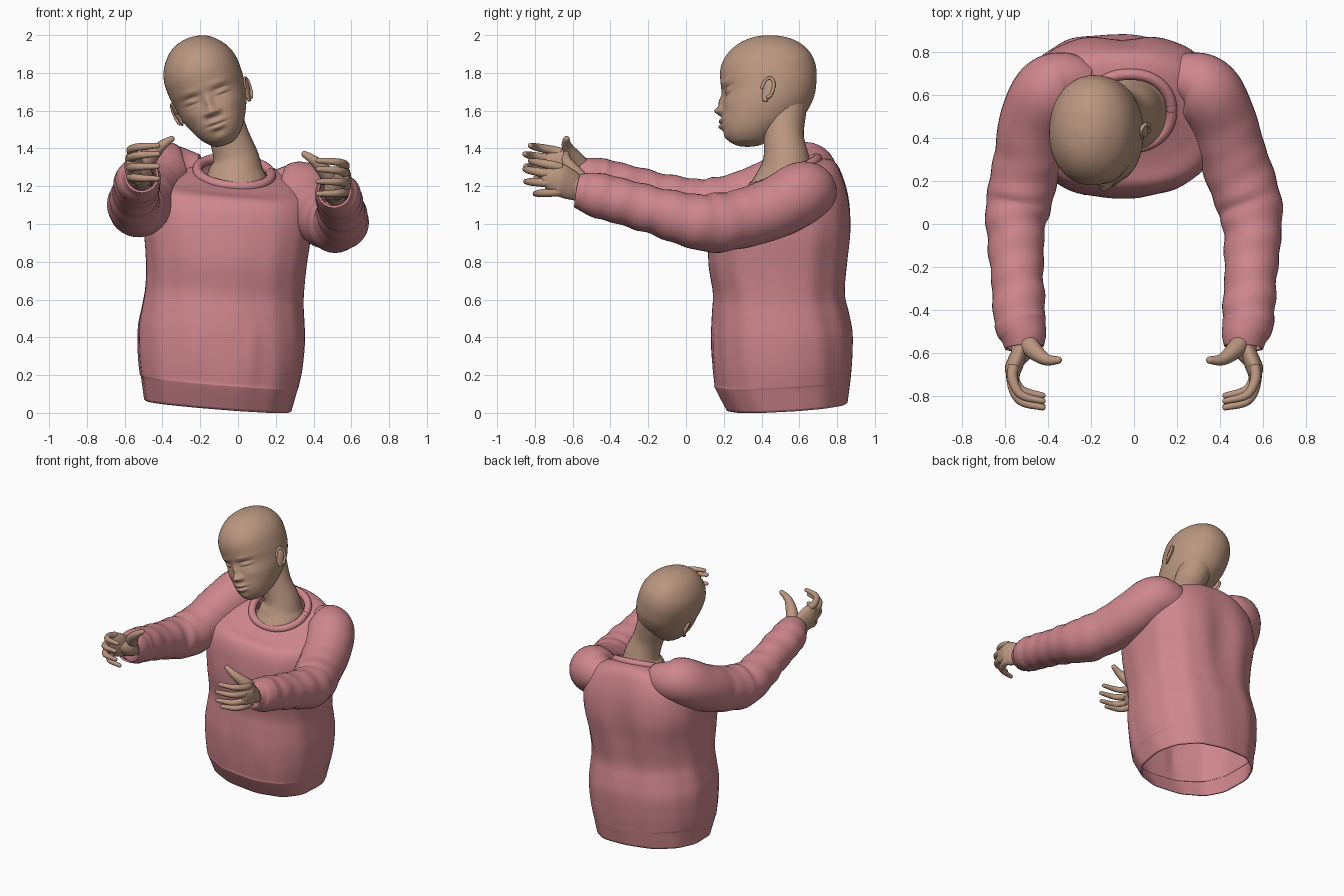
import bpy, bmesh
from math import sin, cos, pi, exp, radians, copysign
from mathutils import Vector, Matrix

if "Cube" in bpy.data.objects:
    bpy.data.objects.remove(bpy.data.objects["Cube"])


def material(name, rgb):
    m = bpy.data.materials.new(name)
    m.use_nodes = True
    m.diffuse_color = (*rgb, 1)
    m.node_tree.nodes["Principled BSDF"].inputs["Base Color"].default_value = (*rgb, 1)
    return m


PINK = material("pink knit", (0.62, 0.24, 0.27))
SKIN = material("warm skin", (0.49, 0.305, 0.215))


def spline(keys, steps):
    """Smooth interpolation through equal-length tuples."""
    out = []
    for i in range(len(keys) - 1):
        a, b, c, d = (keys[max(0, min(len(keys) - 1, i + k))] for k in (-1, 0, 1, 2))
        for s in range(steps):
            t = s / steps
            out.append(tuple(
                q + 0.5 * t * (r - p + t * (2 * p - 5 * q + 4 * r - w + t * (3 * (q - r) + w - p)))
                for p, q, r, w in zip(a, b, c, d)))
    return out + [tuple(keys[-1])]


def loft(name, rings, mat, caps=(True, True), thick=0):
    """Skin a list of rings that all have the same number of points."""
    bm = bmesh.new()
    loops = [[bm.verts.new(p) for p in ring] for ring in rings]
    n = len(loops[0])
    for a, b in zip(loops, loops[1:]):
        for i in range(n):
            j = (i + 1) % n
            bm.faces.new((a[i], a[j], b[j], b[i]))
    for cap, ring in zip(caps, (loops[0], loops[-1])):
        if cap:
            bm.faces.new(ring)
    bmesh.ops.recalc_face_normals(bm, faces=bm.faces)
    me = bpy.data.meshes.new(name)
    bm.to_mesh(me)
    bm.free()
    me.materials.append(mat)
    me.shade_smooth()
    ob = bpy.data.objects.new(name, me)
    bpy.context.collection.objects.link(ob)
    if thick:
        mod = ob.modifiers.new("cloth thickness", 'SOLIDIFY')
        mod.thickness = thick
        mod.offset = -1
    return ob


def tube(name, keys, mat, steps=6, sides=16, flat=1, ref=(0, 0, 1),
         round_end=True, caps=(True, True), ripple=None, thick=0):
    """Sweep an ellipse along (x, y, z, radius) keys."""
    path = spline(keys, steps)
    pts = [Vector(p[:3]) for p in path]
    rad = [p[3] for p in path]
    if round_end:
        way = (pts[-1] - pts[-2]).normalized()
        end, r = pts[-1], rad[-1]
        for k in (30, 60, 85):
            pts.append(end + way * r * sin(radians(k)))
            rad.append(r * cos(radians(k)))
    rings = []
    for i, (p, r) in enumerate(zip(pts, rad)):
        t = (pts[min(i + 1, len(pts) - 1)] - pts[max(i - 1, 0)]).normalized()
        a = t.cross(Vector(ref)).normalized()
        b = a.cross(t)
        ring = []
        for k in range(sides):
            g = 2 * pi * k / sides
            rr = r * (1 + (ripple(p, g) if ripple else 0))
            ring.append(p + a * rr * flat * cos(g) + b * rr * sin(g))
        rings.append(ring)
    return loft(name, rings, mat, caps, thick)


def oval(w0, w1, y0, y1, power, n):
    """Rounded-box outline between the given x and y limits."""
    for k in range(n):
        g = 2 * pi * k / n
        c, s = cos(g), sin(g)
        yield ((w0 + w1) / 2 + (w1 - w0) / 2 * copysign(abs(c) ** (2 / power), c),
               (y0 + y1) / 2 + (y1 - y0) / 2 * copysign(abs(s) ** (2 / power), s), g)


# Sweater body: height, x limits, y limits, lean towards the back, squareness
body = [(.035, -.495, .28, .215, .855, .06, 2.4), (.15, -.512, .312, .155, .87, .05, 2.4),
        (.175, -.52, .32, .15, .872, .04, 2.4), (.28, -.53, .34, .14, .88, .03, 2.4),
        (.42, -.53, .352, .135, .882, .02, 2.4), (.53, -.51, .348, .14, .865, 0, 2.4),
        (.64, -.492, .345, .145, .845, 0, 2.4), (.80, -.49, .36, .122, .86, 0, 2.5),
        (.97, -.50, .385, .13, .878, 0, 2.65), (1.10, -.49, .39, .15, .87, .05, 2.65),
        (1.19, -.46, .37, .19, .84, .15, 2.5), (1.25, -.36, .29, .27, .79, .32, 2.2),
        (1.278, -.215, .175, .355, .70, .43, 2.1)]


def body_ring(z, x0, x1, y0, y1, lean, power, n=96):
    ring = []
    cx, cy = (x0 + x1) / 2, (y0 + y1) / 2
    for x, y, g in oval(x0, x1, y0, y1, power, n):
        fold = 1 + (.007 * sin(13 * g + 3 * z) + .005 * sin(7 * g)) * min(1, max(0, 1.2 - z) * 3)
        x, y = cx + (x - cx) * fold, cy + (y - cy) * fold
        if y > cy:
            # shallow hollow between the shoulder blades
            y -= .022 * exp(-((x - cx) / .1) ** 2 - ((z - .95) / .25) ** 2)
        else:
            # two soft pleats below the waist
            for pleat in (-.22, .08):
                y -= .012 * exp(-((x - pleat) / .03) ** 2 - ((z - .35) / .14) ** 2)
        ring.append(Vector((x, y, z - .08 * (x + .08) + lean * (y - cy))))
    return ring


loft("sweater_body", [body_ring(*k) for k in spline(body, 6)], PINK, (False, False), .012)

# Ribbed neckband following the top opening
edge = body_ring(*body[-1], n=40)
tube("neckband", [(*p, .026) for p in edge + edge[:2]], PINK, steps=2, sides=12, round_end=False)

# Sleeves and hands, given for the left and mirrored to the higher right
sleeve = [(.14, .655, 1.18, .085), (.25, .665, 1.175, .135), (.335, .615, 1.165, .165),
          (.405, .48, 1.09, .163), (.465, .30, 1.03, .157), (.525, .13, 1.005, .155),
          (.55, 0, 1.025, .14), (.545, -.2, 1.08, .124), (.535, -.38, 1.13, .121),
          (.53, -.46, 1.15, .12), (.515, -.52, 1.165, .108), (.51, -.575, 1.175, .09)]
wrist = [(.515, -.44, 1.16, .066), (.508, -.54, 1.18, .064), (.52, -.59, 1.2, .06),
         (.545, -.64, 1.215, .04)]
palm = [(.515, -.48, 1.165, .055), (.522, -.56, 1.185, .065), (.542, -.62, 1.21, .08),
        (.56, -.67, 1.235, .084), (.563, -.70, 1.24, .068)]
thumb = [(.51, -.53, 1.2, .046), (.47, -.585, 1.265, .042), (.41, -.63, 1.33, .028),
         (.352, -.633, 1.37, .017)]
fingers = [("index", 1.298, 1.335, -.015), ("middle", 1.257, 1.29, .015),
           ("ring", 1.215, 1.225, .01), ("little", 1.175, 1.16, -.04)]


def sleeve_folds(p, g):
    fade = min(1, max(0, .5 - p.y) * 2) * (p.y > -.46)
    return fade * (.025 * sin(p.y * 48 + 1.5 * cos(g)) + .015 * sin(p.y * 31 + 2 * g))


for side, s, lift, widen in (("left", 1, 0, 0), ("right", -1, .08, .06)):
    def place(keys):
        out = []
        for x, y, z, r in keys:
            upper = min(1, max(0, (y - .1) / .4))
            out.append((s * (x + widen * upper), y, z + lift + widen * .4 * upper, r))
        return out

    tube(side + "_sleeve", place(sleeve), PINK, steps=8, sides=32, round_end=False,
         caps=(True, False), ripple=sleeve_folds, thick=.012)
    tube(side + "_wrist", place(wrist), SKIN, sides=20, flat=.88)
    tube(side + "_palm", place(palm), SKIN, sides=20, flat=.48)
    tube(side + "_thumb", place(thumb), SKIN)
    for name, z0, z1, far in fingers:
        dz = z1 - z0
        tube(f"{side}_{name}_finger", place([
            (.56, -.66, z0, .025), (.565, -.735 - far, z0 + dz * .4, .024),
            (.525, -.81 - far, z0 + dz * .8, .02), (.425, -.838 - far, z1, .014)]), SKIN)

# Neck, running up into the back of the head and widening into the collar
tube("neck", [(-.15, .525, 1.76, .12), (-.105, .525, 1.62, .114), (-.05, .518, 1.47, .106),
              (-.012, .53, 1.35, .122), (-.01, .53, 1.27, .152), (-.01, .525, 1.2, .185)],
     SKIN, sides=32, ref=(0, 1, 0), round_end=False)

# Head: height, half width, front, back, tilted to its right
tilt = Matrix.Translation((-.19, .44, 1.79)) @ Matrix.Rotation(radians(-20), 4, 'Y') \
    @ Matrix.Rotation(radians(-4), 4, 'Z')
skull = [(-.392, .02, -.14, -.08), (-.38, .06, -.19, -.03), (-.34, .105, -.228, .04),
         (-.28, .143, -.247, .13), (-.2, .178, -.245, .2), (-.12, .195, -.242, .238),
         (-.05, .204, -.256, .25), (.03, .202, -.258, .25), (.10, .178, -.23, .228),
         (.16, .13, -.172, .175), (.195, .075, -.10, .10), (.208, .012, -.015, .015)]
# Face relief: side offset, height, depth, width, tallness
relief = [(0, -.15, .026, .018, .045), (0, -.2, .038, .026, .022), (.03, -.207, .018, .016, .014),
          (.082, -.115, -.02, .042, .026), (.086, -.118, .024, .034, .019),
          (.086, -.132, -.012, .034, .005), (.086, -.098, -.007, .036, .005),
          (.08, -.07, .006, .05, .016), (.11, -.19, .006, .04, .035),
          (0, -.258, .02, .042, .012), (0, -.288, .024, .034, .013),
          (0, -.273, -.014, .045, .005), (0, -.345, .01, .035, .025)]


def face(x, y, z):
    if y < 0:
        for fx, fz, depth, w, h in relief:
            for c in {fx, -fx}:
                y -= depth * exp(-((x - c) / w) ** 2 - ((z - fz) / h) ** 2)
    return Vector((x, y, z))


head = loft("head", [[face(x, y, z) for x, y, g in oval(-w, w, f, b, 2.08, 96)]
                     for z, w, f, b in spline(skull, 12)], SKIN)
head.matrix_world = tilt

# Ears: a thin shell with a raised rim
for side, s in (("left", 1), ("right", -1)):
    spot = tilt @ Matrix.Translation((s * .193, .005, -.155)) \
        @ Matrix.Rotation(radians(-s * 20), 4, 'Z') @ Matrix.Rotation(radians(-12), 4, 'X')
    shell = tube(side + "_ear", [(0, 0, -.064, .014), (0, -.002, -.03, .024),
                                 (0, .004, .02, .035), (0, .004, .045, .026)],
                 SKIN, flat=.4, ref=(0, 1, 0))
    rim = tube(side + "_ear_rim", [(s * .008, .004 + .033 * cos(a), .008 + .056 * sin(a), .009)
                                   for a in (radians(d) for d in range(-80, 200, 20))],
               SKIN, steps=3, sides=10, ref=(1, 0, 0))
    shell.matrix_world = spot
    rim.matrix_world = spot
